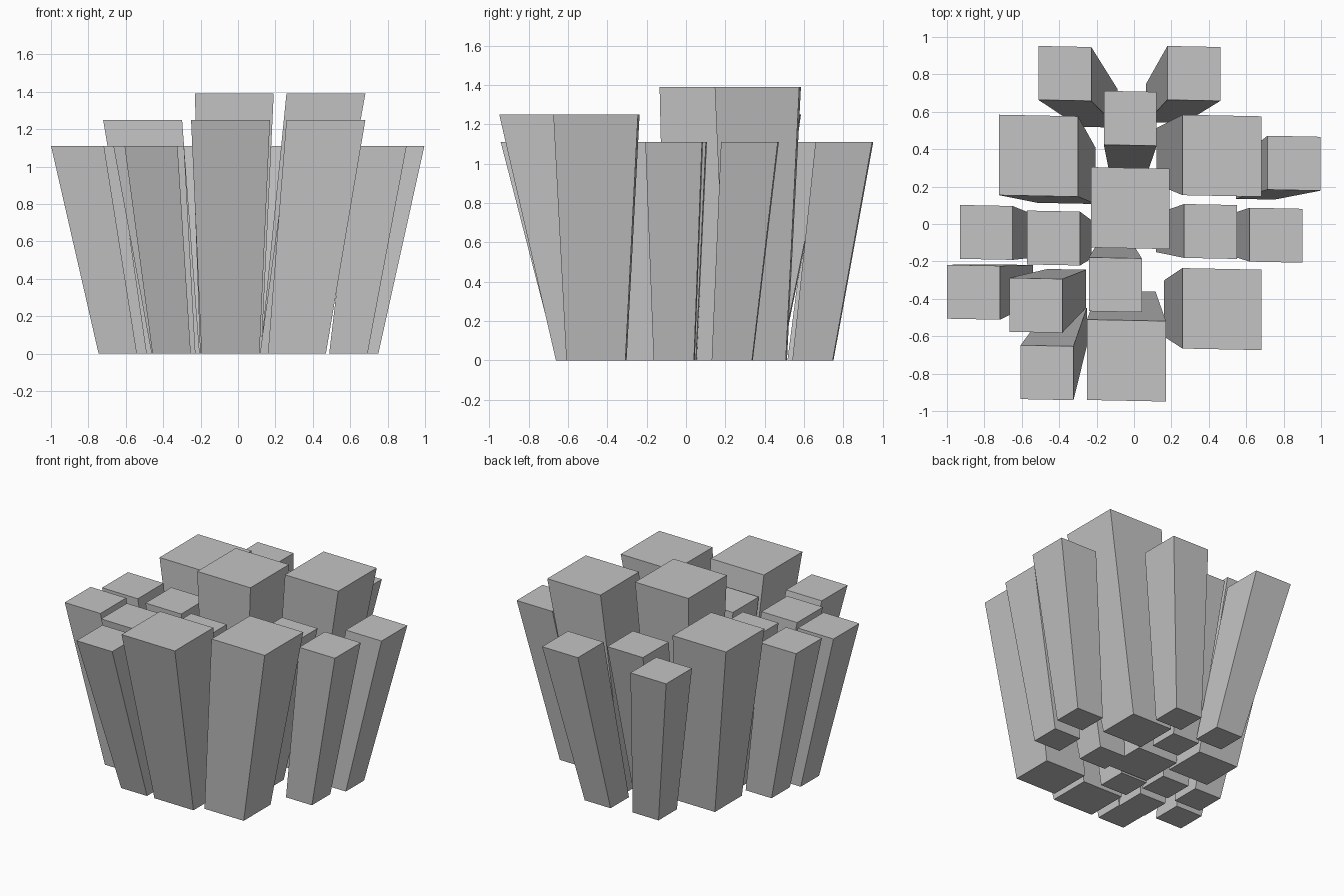
import bpy, bmesh

cube = bpy.data.objects.get("Cube")
if cube:
    bpy.data.objects.remove(cube, do_unlink=True)

grey = bpy.data.materials.new("plain_grey")
grey.use_nodes = True
colour = (0.55, 0.55, 0.55, 1.0)
grey.diffuse_color = colour
grey.node_tree.nodes["Principled BSDF"].inputs["Base Color"].default_value = colour

SHEAR = -0.02          # slight skew of each block's plan
SMALL = ((0.205, 0.205), (0.283, 0.288))   # foot and top (x, y) sizes
LARGE = ((0.31, 0.30), (0.422, 0.43))


def column(name, sizes, height, top, foot):
    """Flaring square column leaning from its foot centre to its top centre."""
    bm = bmesh.new()
    bmesh.ops.create_cube(bm, size=1.0)
    for v in bm.verts:
        level = 1 if v.co.z > 0 else 0
        cx, cy = top if level else foot
        sx, sy = sizes[level]
        dx, dy = v.co.x * sx, v.co.y * sy
        v.co = (cx + dx, cy + dy + SHEAR * dx, height * level)
    mesh = bpy.data.meshes.new(name)
    bm.to_mesh(mesh)
    bm.free()
    mesh.materials.append(grey)
    obj = bpy.data.objects.new(name, mesh)
    bpy.context.collection.objects.link(obj)


# Thick columns: height, top centre, foot centre
thick = {
    "thick_column_back_right": (1.25, (-0.51, 0.365), (-0.36, 0.26)),
    "thick_column_back_left": (1.39, (0.47, 0.365), (0.275, 0.36)),
    "thick_column_centre": (1.39, (-0.02, 0.085), (-0.03, 0.05)),
    "thick_column_front": (1.25, (-0.04, -0.73), (-0.04, -0.508)),
    "thick_column_front_left": (1.25, (0.47, -0.455), (0.315, -0.455)),
}
for name, (height, top, foot) in thick.items():
    column(name, LARGE, height, top, foot)

# Thin columns, all one height: top centre, foot centre
thin = {
    "thin_column_back_right": ((-0.37, 0.805), (-0.19, 0.62)),
    "thin_column_back_left": ((0.32, 0.805), (0.167, 0.645)),
    "thin_column_back_middle": ((-0.02, 0.565), (-0.03, 0.38)),
    "thin_column_left_rear": ((0.855, 0.325), (0.648, 0.235)),
    "thin_column_left_outer": ((0.76, -0.06), (0.59, -0.06)),
    "thin_column_left_inner": ((0.41, -0.04), (0.22, -0.05)),
    "thin_column_right_outer": ((-0.79, -0.045), (-0.59, -0.07)),
    "thin_column_right_inner": ((-0.43, -0.075), (-0.33, -0.08)),
    "thin_column_right_front_outer": ((-0.858, -0.365), (-0.643, -0.32)),
    "thin_column_right_front_inner": ((-0.525, -0.435), (-0.36, -0.345)),
    "thin_column_front_middle": ((-0.10, -0.325), (-0.10, -0.22)),
    "thin_column_front_right": ((-0.465, -0.795), (-0.355, -0.55)),
}
for name, (top, foot) in thin.items():
    column(name, SMALL, 1.11, top, foot)
